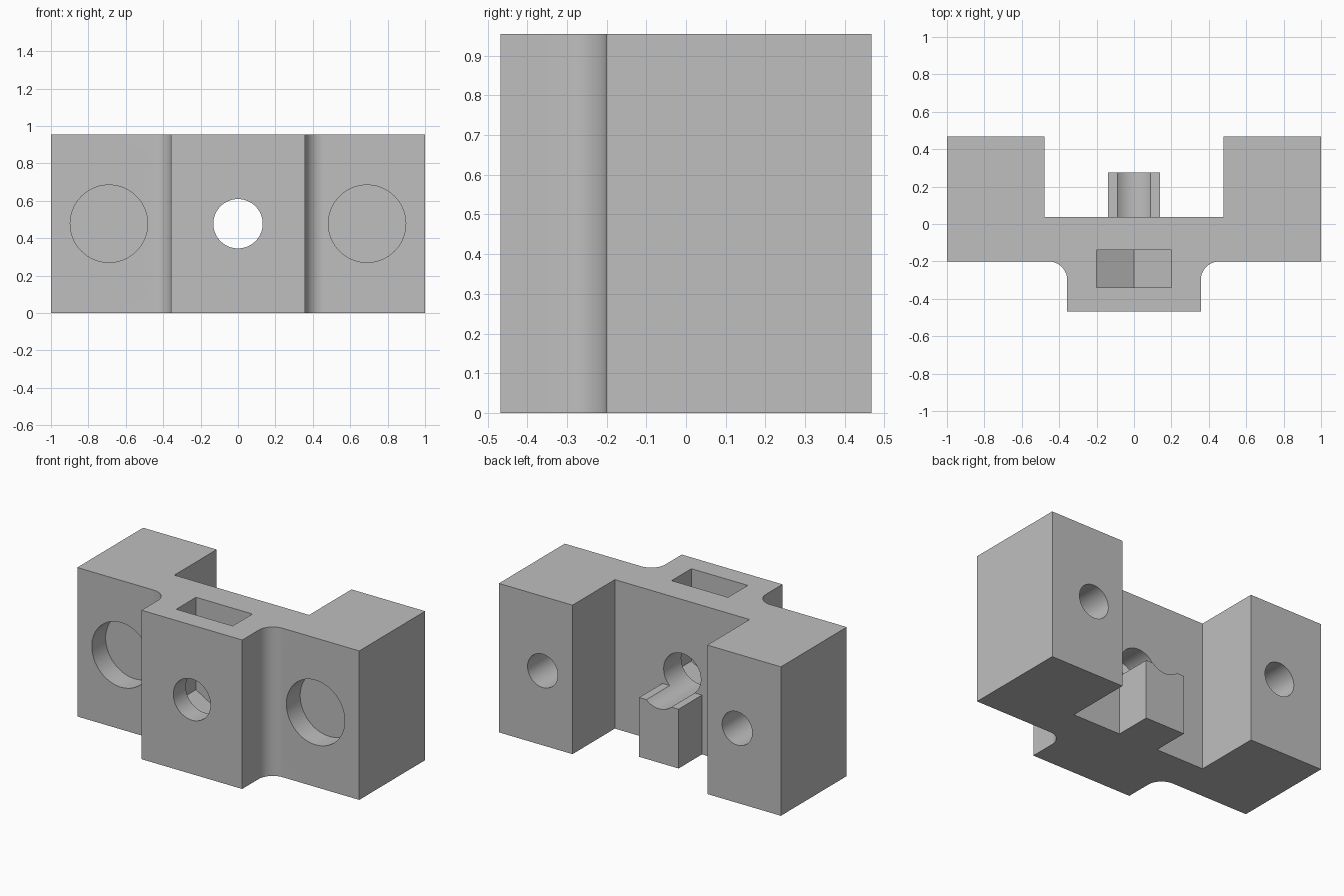
import bpy, bmesh
from math import sin, cos, pi

HEIGHT = 0.955
MID = HEIGHT / 2

cube = bpy.data.objects.get("Cube")
if cube:
    bpy.data.objects.remove(cube, do_unlink=True)

grey = bpy.data.materials.new("plain grey")
grey.use_nodes = True
colour = (0.52, 0.52, 0.52, 1)
grey.diffuse_color = colour
grey.node_tree.nodes["Principled BSDF"].inputs["Base Color"].default_value = colour


def prism(name, outline, low, high, axis):
    """Extrude a 2D outline along z (xy outline) or y (xz outline)."""
    place = (lambda a, b: (a, b, low)) if axis == "z" else (lambda a, b: (a, low, b))
    bm = bmesh.new()
    face = bm.faces.new([bm.verts.new(place(a, b)) for a, b in outline])
    ext = bmesh.ops.extrude_face_region(bm, geom=[face])
    move = (0, 0, high - low) if axis == "z" else (0, high - low, 0)
    bmesh.ops.translate(bm, vec=move,
                        verts=[v for v in ext["geom"] if isinstance(v, bmesh.types.BMVert)])
    bmesh.ops.recalc_face_normals(bm, faces=bm.faces)
    mesh = bpy.data.meshes.new(name)
    bm.to_mesh(mesh)
    bm.free()
    mesh.materials.append(grey)
    obj = bpy.data.objects.new(name, mesh)
    bpy.context.collection.objects.link(obj)
    return obj


def circle(x, z, radius, steps=72):
    return [(x + radius * cos(2 * pi * i / steps), z + radius * sin(2 * pi * i / steps))
            for i in range(steps)]


def combine(target, tool, operation):
    """Apply a boolean and discard the tool object."""
    bpy.context.view_layer.objects.active = target
    mod = target.modifiers.new(tool.name, "BOOLEAN")
    mod.operation = operation
    mod.solver = "EXACT"
    mod.object = tool
    bpy.ops.object.modifier_apply(modifier=mod.name)
    bpy.data.objects.remove(tool, do_unlink=True)


# Main block: half outline with a concave fillet beside the front boss, mirrored
fillet = [(0.457 - 0.1 * cos(a), -0.3 + 0.1 * sin(a))
          for a in (pi / 2 * i / 16 for i in range(17))]
half = [(0.357, -0.467)] + fillet + [(1, -0.2), (1, 0.467), (0.478, 0.467), (0.478, 0.038)]
outline = half + [(-x, y) for x, y in reversed(half)]
block = prism("mounting_block", outline, 0, HEIGHT, "z")

# Rear support post
post = prism("rear_post", [(-0.14, 0), (0.14, 0), (0.14, 0.38), (-0.14, 0.38)],
             0, 0.275, "y")
combine(block, post, "UNION")

# Central bore, which also grooves the top of the post
combine(block, prism("bore", circle(0, MID, 0.132), -0.6, 0.6, "y"), "DIFFERENCE")

# Nut pocket, open at the top with a V-shaped floor
pocket = [(-0.2, 1.2), (-0.2, MID - 0.115), (0, MID - 0.231), (0.2, MID - 0.115), (0.2, 1.2)]
combine(block, prism("nut_pocket", pocket, -0.34, -0.14, "y"), "DIFFERENCE")

# Wide front recesses and narrow blind holes from the back
for x in (-0.69, 0.69):
    combine(block, prism("recess", circle(x, MID, 0.207), -0.3, -0.06, "y"), "DIFFERENCE")
    combine(block, prism("screw_hole", circle(x, MID, 0.107), -0.035, 0.6, "y"), "DIFFERENCE")

bpy.ops.object.select_all(action="DESELECT")
block.select_set(True)
bpy.context.view_layer.objects.active = block
bpy.ops.object.shade_smooth_by_angle(angle=pi / 6)
